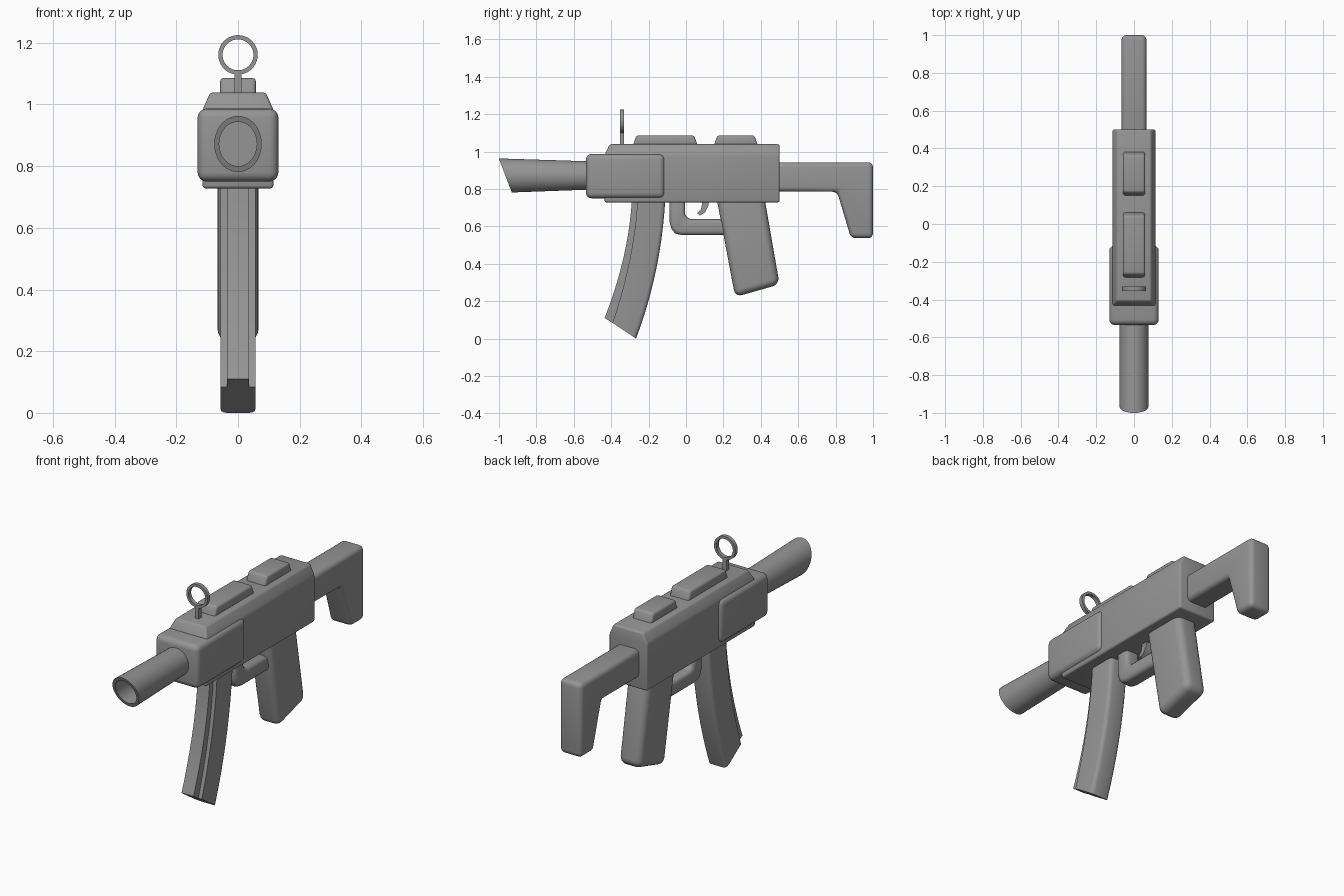
import bpy, bmesh
from math import sin, cos, pi, radians

if "Cube" in bpy.data.objects:
    bpy.data.objects.remove(bpy.data.objects["Cube"])

gunmetal = bpy.data.materials.new("dark_grey")
gunmetal.diffuse_color = (0.3, 0.3, 0.3, 1)
gunmetal.use_nodes = True
gunmetal.node_tree.nodes["Principled BSDF"].inputs["Base Color"].default_value = gunmetal.diffuse_color


def finish(name, bm, bevel=0.0, segments=3, limit=30, smooth=40):
    bmesh.ops.recalc_face_normals(bm, faces=bm.faces)
    if bevel:
        edges = [e for e in bm.edges if e.calc_face_angle(0) > radians(limit)]
        bmesh.ops.bevel(bm, geom=edges, offset=bevel, offset_type='OFFSET', segments=segments,
                        profile=0.5, affect='EDGES', clamp_overlap=True)
    mesh = bpy.data.meshes.new(name)
    bm.to_mesh(mesh)
    bm.free()
    mesh.materials.append(gunmetal)
    ob = bpy.data.objects.new(name, mesh)
    bpy.context.collection.objects.link(ob)
    bpy.ops.object.select_all(action='DESELECT')
    ob.select_set(True)
    bpy.context.view_layer.objects.active = ob
    bpy.ops.object.shade_smooth_by_angle(angle=radians(smooth))
    return ob


def loft(bm, rings, cap=True, closed=False):
    vs = [[bm.verts.new(p) for p in r] for r in rings]
    n = len(vs[0])
    pairs = list(zip(vs, vs[1:])) + ([(vs[-1], vs[0])] if closed else [])
    for a, b in pairs:
        for i in range(n):
            j = (i + 1) % n
            bm.faces.new((a[i], a[j], b[j], b[i]))
    if cap:
        bm.faces.new(vs[0])
        bm.faces.new(vs[-1])


def prism(name, profile, half, bevel=0.0, **kw):
    """Side profile (y, z) extruded across x."""
    bm = bmesh.new()
    loft(bm, [[(x, y, z) for y, z in profile] for x in (-half, half)])
    return finish(name, bm, bevel, **kw)


def stack(name, levels, bevel=0.0, **kw):
    """Rectangular levels (z, half width, y0, y1) joined upwards."""
    bm = bmesh.new()
    loft(bm, [[(-h, a, z), (h, a, z), (h, b, z), (-h, b, z)] for z, h, a, b in levels])
    return finish(name, bm, bevel, **kw)


# receiver and front handguard
stack("receiver", [(0.728, 0.115, -0.435, 0.5), (0.983, 0.115, -0.435, 0.5),
                   (1.039, 0.09, -0.408, 0.5)], 0.01, limit=15)
stack("handguard", [(0.75, 0.131, -0.535, -0.113), (0.987, 0.131, -0.535, -0.113)], 0.03, segments=4)

# top rails
for name, a, b in (("front_rail", -0.287, 0.065), ("rear_rail", 0.146, 0.387)):
    stack(name, [(1.025, 0.058, a, b), (1.086, 0.058, a + 0.022, b - 0.022)], 0.012)

# ring sight
stack("sight_post", [(1.03, 0.011, -0.354, -0.332), (1.108, 0.011, -0.354, -0.332)])
bm = bmesh.new()
N = 40
loft(bm, [[(r * cos(2 * pi * i / N), y, 1.161 + r * sin(2 * pi * i / N)) for i in range(N)]
          for r, y in ((0.064, -0.354), (0.064, -0.332), (0.05, -0.332), (0.05, -0.354))],
     cap=False, closed=True)
finish("sight_ring", bm)


# hollow barrel with a slanted, slightly flared muzzle
def barrel_ring(y, slope, rx, rz):
    return [(rx * cos(2 * pi * i / N), y - slope * rz * sin(2 * pi * i / N),
             0.872 + rz * sin(2 * pi * i / N)) for i in range(N)]


bm = bmesh.new()
loft(bm, [barrel_ring(-0.5, 0, 0.077, 0.075), barrel_ring(-0.966, 0.38, 0.077, 0.091),
          barrel_ring(-0.966, 0.38, 0.061, 0.072), barrel_ring(-0.8, 0, 0.061, 0.072)])
finish("barrel", bm)


# curved magazine: quadratic side curves, narrower front rib, rounded rear
def curve(p, q, r, n=10):
    return [tuple((1 - t) ** 2 * a + 2 * t * (1 - t) * b + t * t * c for a, b, c in zip(p, q, r))
            for t in [i / n for i in range(n + 1)]]


front = curve((-0.288, 0.76), (-0.305, 0.44), (-0.435, 0.11))
step = curve((-0.258, 0.76), (-0.275, 0.43), (-0.393, 0.084))
rear = curve((-0.11, 0.76), (-0.13, 0.36), (-0.267, 0.0))
bm = bmesh.new()
rings = []
for f, s, r in zip(front, step, rear):
    def mix(t):
        return [a + (b - a) * t for a, b in zip(s, r)]
    half = [(0.036, *f), (0.036, *s), (0.057, *s), (0.057, *mix(0.85)), (0.054, *mix(0.93)),
            (0.047, *mix(0.98)), (0.037, *r)]
    rings.append(half + [(-x, y, z) for x, y, z in half[::-1]])
loft(bm, rings)
finish("magazine", bm)

# trigger guard and trigger
prism("trigger_guard", [(-0.087, 0.75), (-0.087, 0.62), (-0.077, 0.585), (-0.057, 0.561), (-0.02, 0.553),
                        (0.24, 0.553), (0.24, 0.638), (0.025, 0.638), (0.005, 0.645), (-0.005, 0.665),
                        (-0.005, 0.75)], 0.044, 0.022, limit=40)
prism("trigger", [(0.08, 0.75), (0.128, 0.75), (0.118, 0.705), (0.102, 0.675), (0.075, 0.658),
                  (0.06, 0.67), (0.08, 0.692), (0.086, 0.72)], 0.02)

# pistol grip
prism("grip", [(0.158, 0.78), (0.415, 0.78), (0.5, 0.29), (0.263, 0.222)], 0.066, 0.038, segments=5)

# shoulder stock
prism("stock", [(0.45, 0.785), (0.808, 0.785), (0.882, 0.537), (1.0, 0.537), (1.0, 0.942),
                (0.45, 0.942)], 0.066, 0.026, segments=4)
